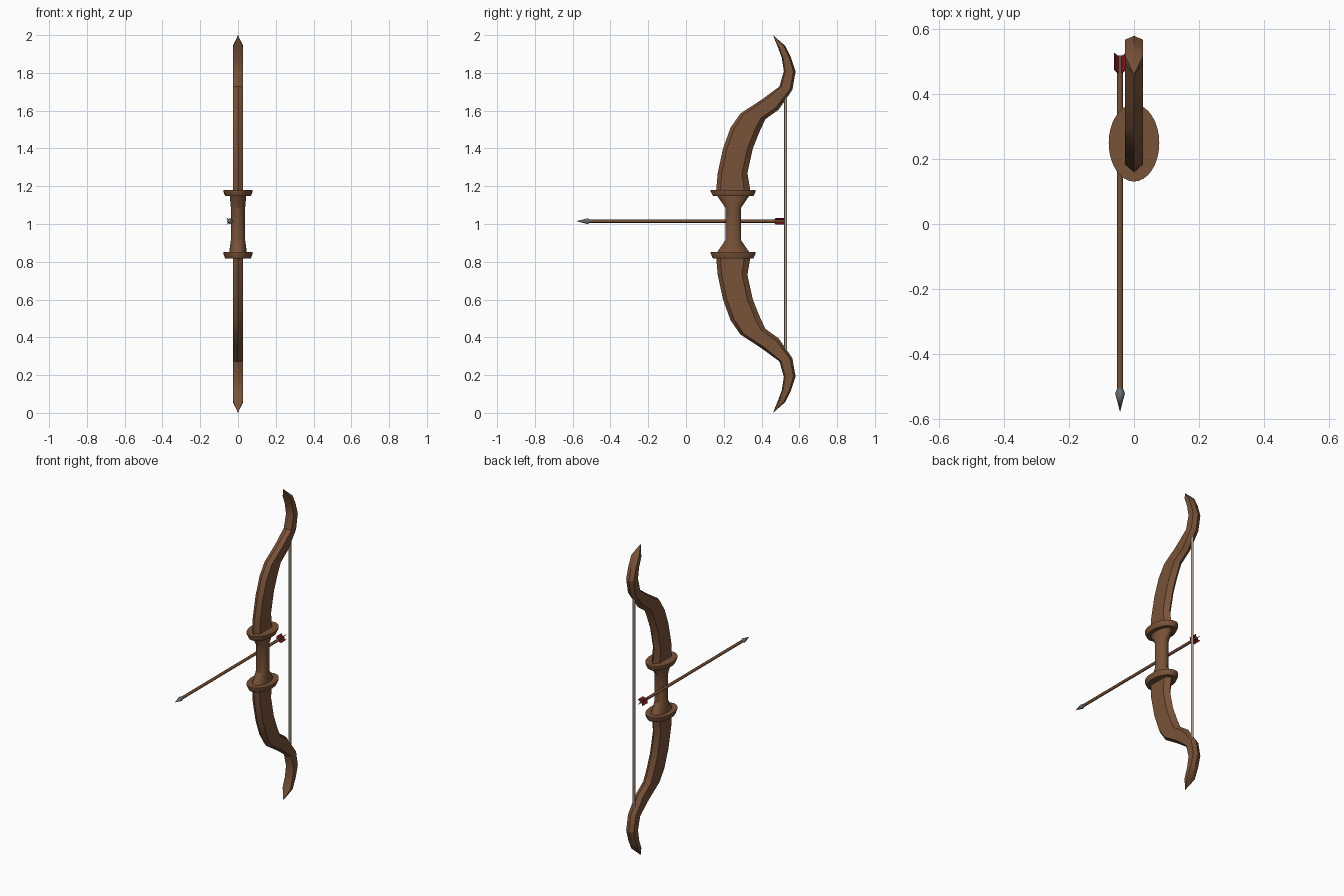
import bpy, bmesh, math
from mathutils import Vector

if "Cube" in bpy.data.objects:
    bpy.data.objects.remove(bpy.data.objects["Cube"])


def material(name, rgb):
    m = bpy.data.materials.new(name)
    m.diffuse_color = (*rgb, 1)
    m.use_nodes = True
    m.node_tree.nodes["Principled BSDF"].inputs["Base Color"].default_value = m.diffuse_color
    return m


WOOD = material("brown wood", (0.19, 0.085, 0.04))
CORD = material("pale cord", (0.40, 0.33, 0.27))
STEEL = material("grey steel", (0.14, 0.16, 0.18))
RED = material("red feather", (0.22, 0.008, 0.012))


def finish(name, bm, mat, angle=30):
    bmesh.ops.recalc_face_normals(bm, faces=bm.faces)
    me = bpy.data.meshes.new(name)
    bm.to_mesh(me)
    bm.free()
    ob = bpy.data.objects.new(name, me)
    bpy.context.collection.objects.link(ob)
    me.materials.append(mat)
    bpy.ops.object.select_all(action='DESELECT')
    bpy.context.view_layer.objects.active = ob
    ob.select_set(True)
    bpy.ops.object.shade_smooth_by_angle(angle=math.radians(angle))
    return ob


def loft(name, rings, mat, tip=None, angle=30):
    """Skin equal-sized rings, closing the end with a cap or a point."""
    bm = bmesh.new()
    vs = [[bm.verts.new(p) for p in r] for r in rings]
    n = len(vs[0])
    for a, b in zip(vs, vs[1:]):
        for i in range(n):
            j = (i + 1) % n
            bm.faces.new((a[i], a[j], b[j], b[i]))
    bm.faces.new(vs[0])
    if tip is None:
        bm.faces.new(vs[-1])
    else:
        t = bm.verts.new(tip)
        for i in range(n):
            bm.faces.new((vs[-1][i], vs[-1][(i + 1) % n], t))
    return finish(name, bm, mat, angle)


def oval(cx, cy, z, rx, ry, n):
    return [(cx + rx * math.cos(2 * math.pi * i / n),
             cy + ry * math.sin(2 * math.pi * i / n), z) for i in range(n)]


def along_y(y, r, n):
    """Ring around the arrow axis."""
    return [(-0.043 + r * math.cos(2 * math.pi * i / n), y,
             1.015 + r * math.sin(2 * math.pi * i / n)) for i in range(n)]


# Bow limbs: front edge (y, z) and back edge (y, z) at each station
STATIONS = [
    (0.159, 1.17, 0.342, 1.17), (0.168, 1.27, 0.325, 1.27),
    (0.196, 1.40, 0.354, 1.40), (0.236, 1.51, 0.390, 1.49),
    (0.288, 1.585, 0.420, 1.555), (0.400, 1.658, 0.490, 1.605),
    (0.495, 1.728, 0.563, 1.71), (0.518, 1.81, 0.580, 1.807),
    (0.507, 1.88, 0.556, 1.88), (0.487, 1.935, 0.524, 1.944)]
TIP = Vector((0, 0.46, 2.0))
W = 0.027


def limb_ring(fy, fz, by, bz):
    f, b = Vector((0, fy, fz)), Vector((0, by, bz))
    side = Vector((W, 0, 0))
    p, q = f.lerp(b, 0.13), f.lerp(b, 0.82)
    return [f, p + side, q + side, b, q - side, p - side]


for name, lower in (("upper_limb", False), ("lower_limb", True)):
    def place(v):
        return Vector((v.x, v.y, 2 - v.z)) if lower else v
    rings = [[place(v) for v in limb_ring(*s)] for s in STATIONS]
    loft(name, rings, WOOD, place(TIP), 25)

# Oval guards above and below the grip
for name, z in (("upper_guard", 1.148), ("lower_guard", 0.818)):
    loft(name, [oval(0, 0.25, z, 0.068, 0.107, 32),
                oval(0, 0.25, z + 0.025, 0.078, 0.119, 32),
                oval(0, 0.25, z + 0.033, 0.078, 0.119, 32)], WOOD)

# Grip, flared at both ends
GRIP = [(0.84, 0.046, 0.088), (0.855, 0.046, 0.082), (0.913, 0.038, 0.042),
        (1.087, 0.038, 0.042), (1.145, 0.043, 0.082), (1.16, 0.043, 0.088)]
loft("grip", [oval(0, 0.25, z, rx, ry, 24) for z, rx, ry in GRIP], WOOD)

# Bowstring
loft("bowstring", [oval(0, 0.528, z, 0.008, 0.008, 8) for z in (0.32, 1.68)], CORD, None, 50)

# Arrow shaft and head
loft("arrow_shaft", [along_y(y, 0.009, 8) for y in (-0.52, 0.52)], WOOD, None, 50)
loft("arrow_head", [along_y(-0.505, 0.008, 8), along_y(-0.522, 0.015, 8)],
     STEEL, (-0.043, -0.58, 1.015), 50)

# Arrow feathers: four thin slanted vanes
bm = bmesh.new()
for k in range(4):
    a = math.radians(45 + 90 * k)
    out, across = Vector((math.cos(a), 0, math.sin(a))), Vector((-math.sin(a), 0, math.cos(a)))
    rows = []
    for t in (-0.0015, 0.0015):
        rows.append([bm.verts.new(Vector((-0.043, y, 1.015)) + out * r + across * t)
                     for r, y in ((0.004, 0.462), (0.024, 0.475), (0.024, 0.527), (0.004, 0.515))])
    for r in rows:
        bm.faces.new(r)
    for i in range(4):
        j = (i + 1) % 4
        bm.faces.new((rows[0][i], rows[0][j], rows[1][j], rows[1][i]))
finish("arrow_feathers", bm, RED)
